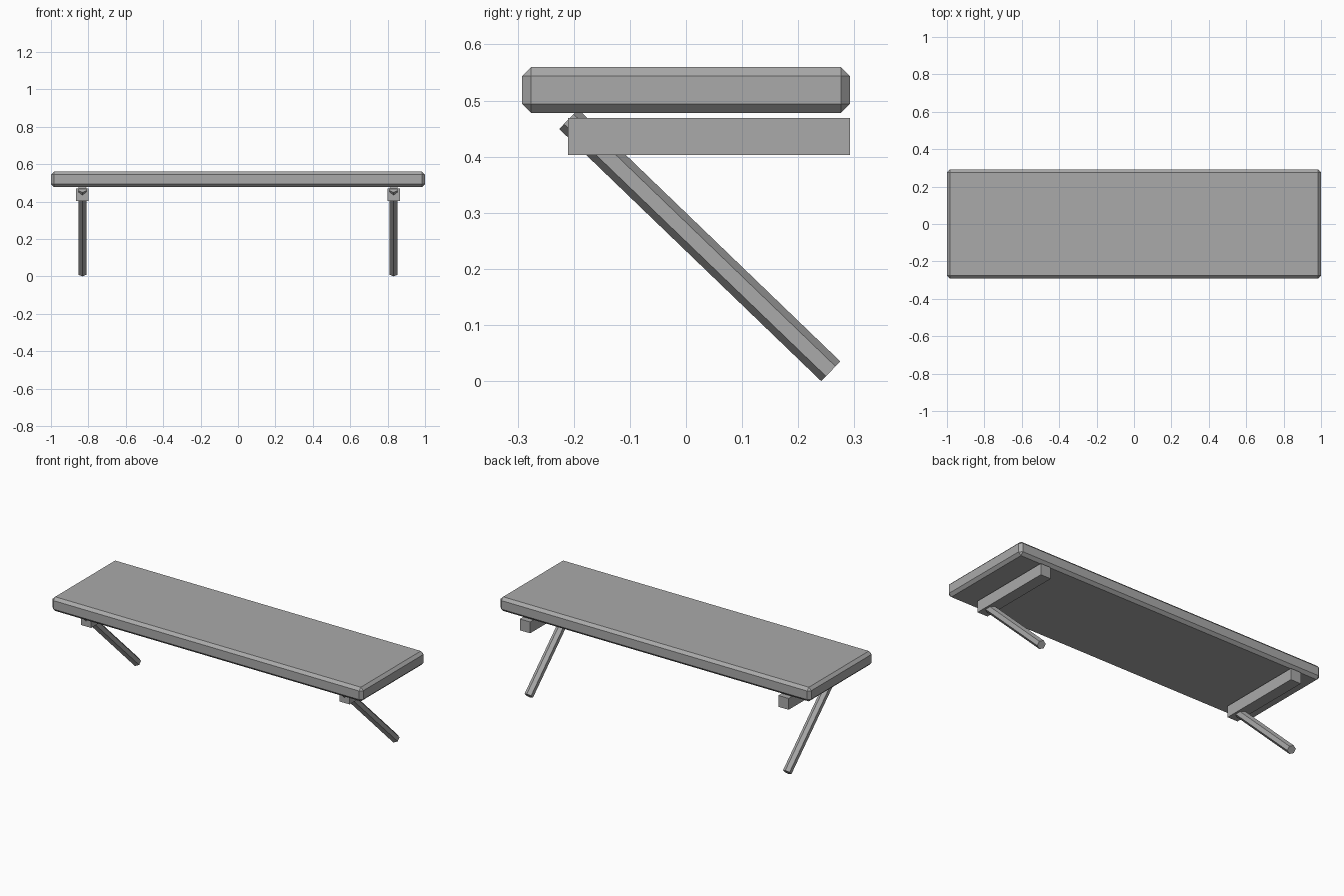
import bpy, bmesh, math
from mathutils import Matrix, Vector

if "Cube" in bpy.data.objects:
    bpy.data.objects.remove(bpy.data.objects["Cube"])

grey = bpy.data.materials.new("plain_grey")
grey.diffuse_color = (0.40, 0.40, 0.40, 1)
grey.use_nodes = True
grey.node_tree.nodes["Principled BSDF"].inputs["Base Color"].default_value = grey.diffuse_color


def finish(name, bm):
    mesh = bpy.data.meshes.new(name)
    bm.to_mesh(mesh)
    bm.free()
    mesh.materials.append(grey)
    obj = bpy.data.objects.new(name, mesh)
    bpy.context.collection.objects.link(obj)
    return obj


def box(name, lo, hi, chamfer=0):
    lo, hi = Vector(lo), Vector(hi)
    bm = bmesh.new()
    bmesh.ops.create_cube(bm, size=1, matrix=Matrix.Translation((lo + hi) / 2)
                          @ Matrix.Diagonal((*(hi - lo), 1)))
    if chamfer:
        bmesh.ops.bevel(bm, geom=bm.edges[:], offset=chamfer, segments=1,
                        affect='EDGES', profile=0.5)
    return finish(name, bm)


def strut(name, bottom, top, radius):
    # Six-sided bar with one ridge facing up and one facing down
    bottom, top = Vector(bottom), Vector(top)
    axis = top - bottom
    tilt = math.atan2(-axis.y, axis.z)
    bm = bmesh.new()
    bmesh.ops.create_cone(bm, cap_ends=True, segments=6, radius1=radius,
                          radius2=radius, depth=axis.length,
                          matrix=Matrix.Translation((bottom + top) / 2)
                          @ Matrix.Rotation(tilt, 4, 'X'))
    return finish(name, bm)


# Chamfered shelf board
box("board", (-1, -0.292, 0.478), (1, 0.292, 0.56), 0.016)

# Support rail and slanted strut near each end
for side, x in (("left", -0.832), ("right", 0.832)):
    box(f"rail_{side}", (x - 0.033, -0.21, 0.403), (x + 0.033, 0.292, 0.469))
    strut(f"strut_{side}", (x, 0.258, 0.0175), (x, -0.209, 0.467), 0.0245)
